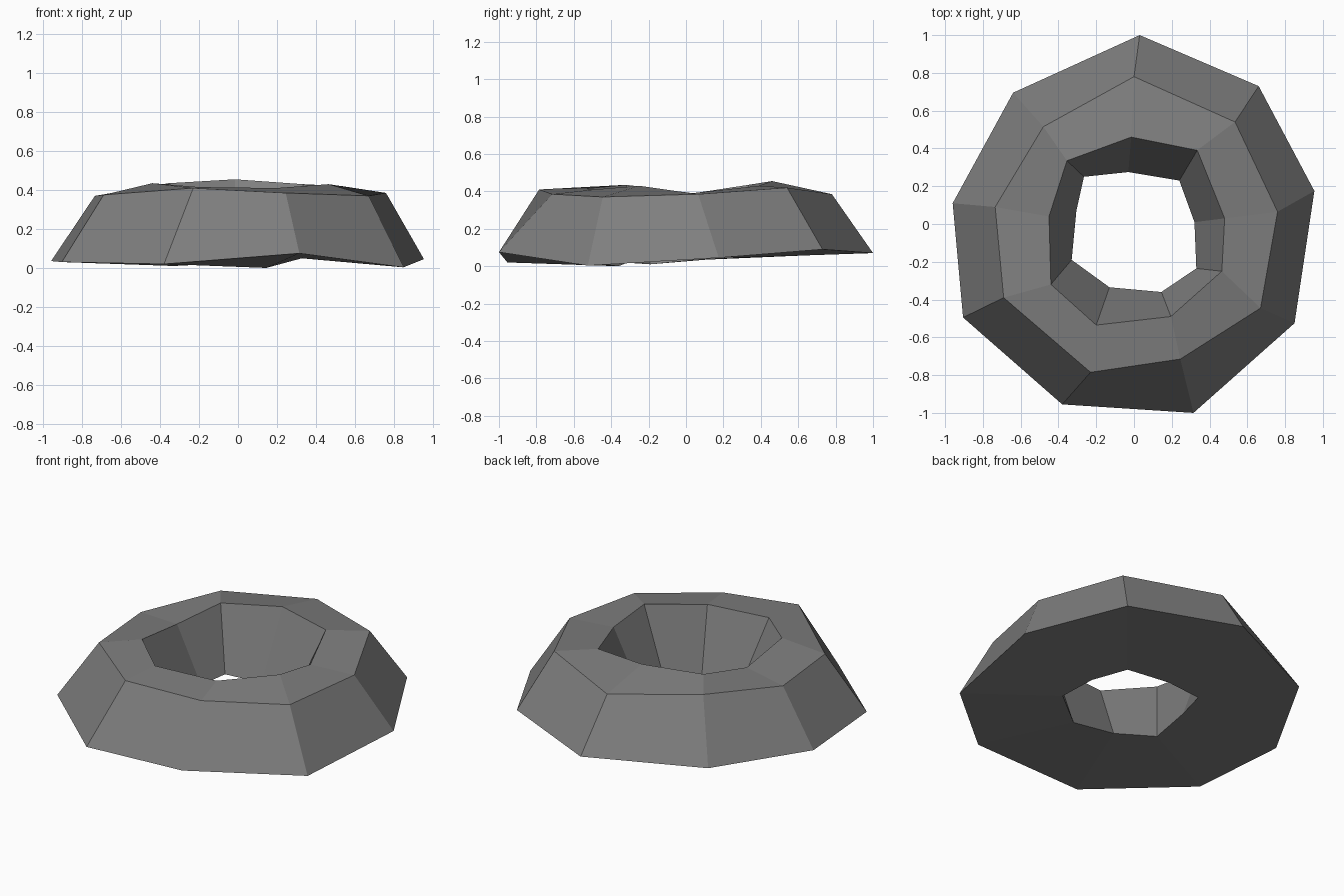
import bpy, bmesh

# Irregular nine-sided stone ring: four loops, clockwise from the back
outer_foot = [(.03, 1, .07), (.66, .73, .09), (.955, .175, .045), (.85, -.525, .003), (.315, -1, .075),
              (-.38, -.955, .02), (-.905, -.495, .03), (-.96, .11, .035), (-.64, .695, .06)]
outer_rim = [(0, .78, .385), (.535, .54, .42), (.76, .065, .385), (.67, -.445, .37), (.245, -.715, .385),
             (-.23, -.785, .41), (-.69, -.39, .375), (-.735, .09, .37), (-.48, .515, .41)]
inner_rim = [(-.015, .46, .455), (.335, .39, .43), (.48, .03, .39), (.465, -.25, .43), (.195, -.49, .41),
             (-.2, -.535, .415), (-.44, -.32, .435), (-.45, .04, .39), (-.355, .335, .435)]
inner_foot = [(-.03, .275, .045), (.24, .23, .05), (.32, .01, .05), (.33, -.235, .05), (.145, -.36, 0),
              (-.13, -.335, .02), (-.33, -.19, .01), (-.305, .07, .035), (-.265, .25, .045)]

# Bridge each loop to the next, closing through the underside
bm = bmesh.new()
loops = [[bm.verts.new(p) for p in loop] for loop in (outer_foot, outer_rim, inner_rim, inner_foot)]
for k in range(4):
    a, b = loops[k], loops[(k + 1) % 4]
    for i in range(9):
        j = (i + 1) % 9
        bm.faces.new((a[i], a[j], b[j], b[i]))
bmesh.ops.recalc_face_normals(bm, faces=bm.faces)

mesh = bpy.data.meshes.new("stone_ring")
bm.to_mesh(mesh)
bm.free()

# Single grey colour
grey = bpy.data.materials.new("stone grey")
grey.diffuse_color = (.21, .21, .21, 1)
mesh.materials.append(grey)
bpy.context.collection.objects.link(bpy.data.objects.new("stone_ring", mesh))
